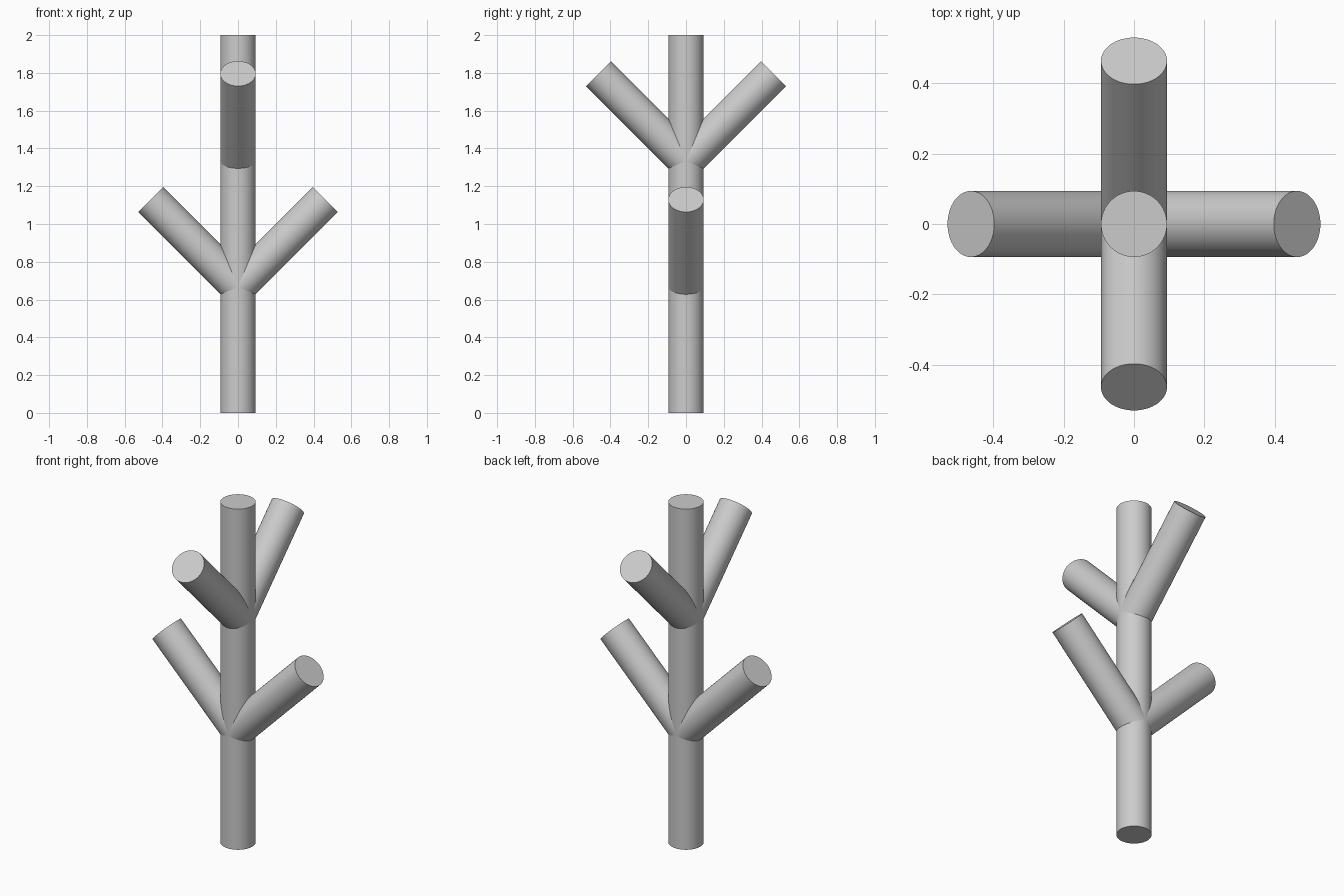
import bpy
import math
from mathutils import Vector

default = bpy.data.objects.get("Cube")
if default:
    bpy.data.objects.remove(default, do_unlink=True)

RADIUS = 0.0937
REACH = 0.463      # sideways and upward run of each branch axis

grey = bpy.data.materials.new("plain_grey")
grey.use_nodes = True
colour = (0.6, 0.6, 0.6, 1)
grey.diffuse_color = colour
grey.node_tree.nodes["Principled BSDF"].inputs["Base Color"].default_value = colour


def rod(name, start, end):
    """Smooth capped cylinder running between two points."""
    start, end = Vector(start), Vector(end)
    axis = end - start
    bpy.ops.mesh.primitive_cylinder_add(
        vertices=64, radius=RADIUS, depth=axis.length,
        location=(start + end) / 2,
        rotation=axis.to_track_quat("Z", "Y").to_euler())
    obj = bpy.context.object
    obj.name = name
    obj.data.materials.append(grey)
    bpy.ops.object.shade_smooth_by_angle(angle=math.radians(30))
    return obj


# Trunk
rod("trunk", (0, 0, 0), (0, 0, 2))

# Two crossed pairs of rising branches
branches = {
    "lower_left_branch": (1, 0, 2 / 3),
    "lower_right_branch": (-1, 0, 2 / 3),
    "upper_front_branch": (0, -1, 4 / 3),
    "upper_back_branch": (0, 1, 4 / 3),
}
for name, (dx, dy, z) in branches.items():
    rod(name, (0, 0, z), (dx * REACH, dy * REACH, z + REACH))
